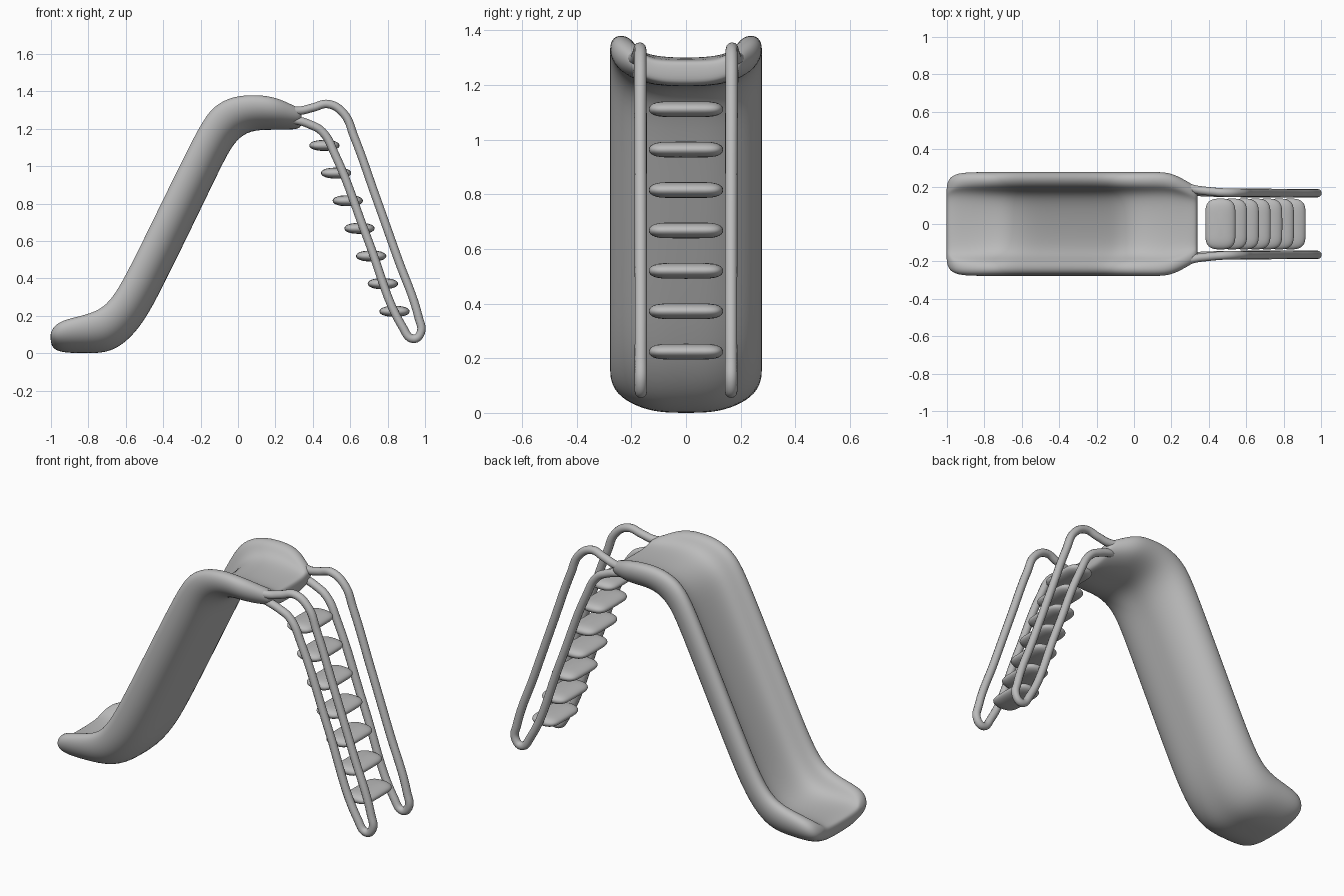
import bpy
import bmesh
import math

default_cube = bpy.data.objects.get("Cube")
if default_cube:
    bpy.data.objects.remove(default_cube, do_unlink=True)

# One plain grey for everything
grey = bpy.data.materials.new("plain_grey")
grey.use_nodes = True
colour = (0.5, 0.5, 0.5, 1)
grey.diffuse_color = colour
grey.node_tree.nodes["Principled BSDF"].inputs["Base Color"].default_value = colour


def make_object(name, bm):
    """Turn a bmesh into a smooth shaded grey object."""
    bmesh.ops.recalc_face_normals(bm, faces=bm.faces[:])
    for face in bm.faces:
        face.smooth = True
    mesh = bpy.data.meshes.new(name)
    bm.to_mesh(mesh)
    bm.free()
    mesh.materials.append(grey)
    obj = bpy.data.objects.new(name, mesh)
    bpy.context.collection.objects.link(obj)
    return obj


# Slide chute: a trough section swept along underside and rim points
# Each station: underside x, underside z, rim x, rim z, half width, floor share
FULL = 0.282
stations = [
    (-1.002, 0.06, -1.002, 0.105, 0.21, 0.8),
    (-0.99, 0.026, -0.988, 0.138, 0.25, 0.74),
    (-0.945, 0.003, -0.945, 0.172, 0.278, 0.66),
    (-0.83, 0.0, -0.84, 0.196, FULL, 0.56),
    (-0.7, 0.0, -0.74, 0.225, FULL, 0.51),
    (-0.6, 0.055, -0.67, 0.29, FULL, 0.47),
    (-0.5, 0.17, -0.6, 0.41, FULL, 0.46),
    (-0.4, 0.36, -0.5, 0.61, FULL, 0.46),
    (-0.2, 0.77, -0.32, 0.98, FULL, 0.46),
    (-0.08, 1.02, -0.2, 1.22, FULL, 0.47),
    (-0.02, 1.13, -0.13, 1.32, FULL, 0.5),
    (0.05, 1.185, -0.03, 1.37, FULL, 0.54),
    (0.13, 1.195, 0.08, 1.38, FULL, 0.57),
    (0.2, 1.195, 0.19, 1.37, FULL, 0.59),
    (0.27, 1.195, 0.27, 1.335, 0.24, 0.7),
    (0.325, 1.2, 0.325, 1.31, 0.207, 0.82),
    (0.34, 1.215, 0.34, 1.29, 0.19, 0.85),
]
# Half section as (sideways, height) fractions, middle to rim
outer_half = [(0, 0), (0.36, 0), (0.68, 0.13), (0.91, 0.36), (1, 0.66), (0.97, 0.93)]
inner_half = [(0, 0), (0.32, 0.04), (0.54, 0.2), (0.65, 0.53), (0.72, 0.87), (0.85, 1.02)]


def full_row(half):
    return [(-y, h) for y, h in reversed(half[1:])] + half


bm = bmesh.new()
rings = []
for bx, bz, tx, tz, width, floor in stations:
    rows = []
    for half, base in ((outer_half, 0), (inner_half, floor)):
        row = []
        for y, h in full_row(half):
            f = base + (1.03 - base) * h
            row.append(bm.verts.new((bx + (tx - bx) * f, y * width, bz + (tz - bz) * f)))
        rows.append(row)
    rings.append(rows)

count = len(rings[0][0])
for a, b in zip(rings, rings[1:]):
    loop_a = a[0] + a[1][::-1]
    loop_b = b[0] + b[1][::-1]
    for i in range(len(loop_a)):
        j = (i + 1) % len(loop_a)
        bm.faces.new((loop_a[i], loop_a[j], loop_b[j], loop_b[i]))
for under, top in (rings[0], rings[-1]):
    for i in range(count - 1):
        bm.faces.new((under[i], under[i + 1], top[i + 1], top[i]))
chute = make_object("slide_chute", bm)
subsurf = chute.modifiers.new("rounding", "SUBSURF")
subsurf.levels = subsurf.render_levels = 2

# Ladder rails: each side is one tube running down and back up
rail_path = [
    (0.24, 0.208, 1.305), (0.33, 0.184, 1.297), (0.4, 0.175, 1.313), (0.483, 0.168, 1.332),
    (0.565, 0.167, 1.282), (0.62, 0.167, 1.16), (0.732, 0.166, 0.85), (0.853, 0.165, 0.51),
    (0.966, 0.165, 0.19), (0.977, 0.165, 0.11), (0.938, 0.165, 0.077), (0.88, 0.165, 0.14),
    (0.69, 0.165, 0.62), (0.52, 0.166, 1.06), (0.45, 0.167, 1.185),
    (0.38, 0.17, 1.225), (0.31, 0.17, 1.247), (0.24, 0.155, 1.26),
]
for side, label in ((-1, "front"), (1, "back")):
    curve = bpy.data.curves.new(label + "_ladder_rail", "CURVE")
    curve.dimensions = "3D"
    curve.bevel_depth = 0.0225
    curve.bevel_resolution = 4
    curve.resolution_u = 8
    curve.use_fill_caps = True
    spline = curve.splines.new("BEZIER")
    spline.bezier_points.add(len(rail_path) - 1)
    for point, (x, y, z) in zip(spline.bezier_points, rail_path):
        point.co = (x, y * side, z)
        point.handle_left_type = point.handle_right_type = "AUTO"
    curve.materials.append(grey)
    rail = bpy.data.objects.new(label + "_ladder_rail", curve)
    bpy.context.collection.objects.link(rail)

# Ladder steps: flat rounded pads, squarer along their length
STEPS = 7


def powered(value, power):
    return math.copysign(abs(value) ** power, value)


for n in range(STEPS):
    t = n / (STEPS - 1)
    centre = (0.462 + 0.375 * t, 0, 1.111 - 0.887 * t)
    bm = bmesh.new()
    bmesh.ops.create_uvsphere(bm, u_segments=40, v_segments=16, radius=1)
    for v in bm.verts:
        x, y, z = v.co
        v.co = (centre[0] + 0.081 * powered(x, 0.8),
                0.136 * powered(y, 0.36),
                centre[2] + 0.029 * z)
    make_object("ladder_step_%d" % (n + 1), bm)
